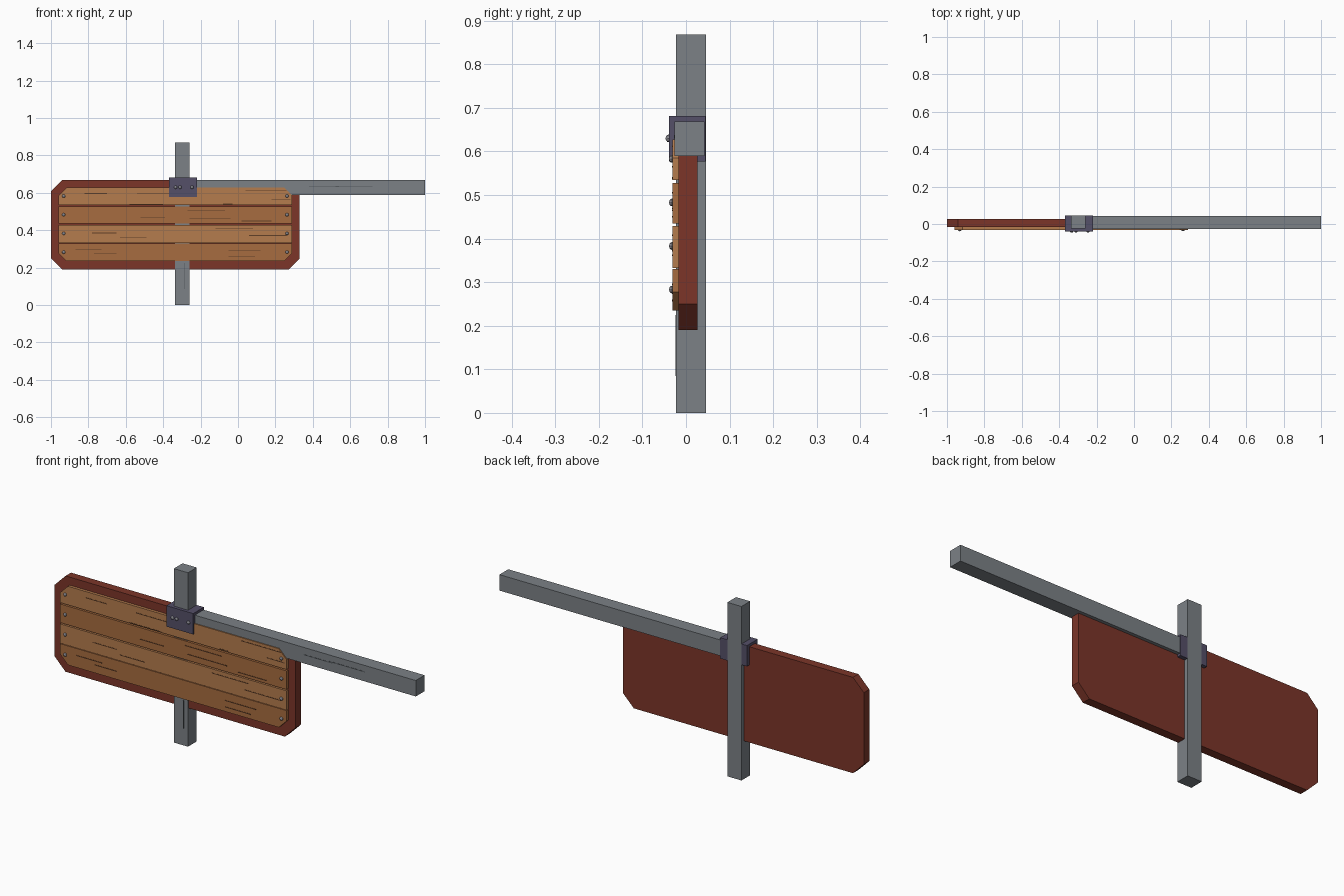
import bpy, bmesh, math
from mathutils import Matrix, Vector

if "Cube" in bpy.data.objects:
    bpy.data.objects.remove(bpy.data.objects["Cube"])


def material(name, color):
    m = bpy.data.materials.new(name)
    m.diffuse_color = (*color, 1)
    m.use_nodes = True
    m.node_tree.nodes["Principled BSDF"].inputs["Base Color"].default_value = m.diffuse_color
    return m


GREY = material("weathered_grey", (0.20, 0.22, 0.24))
RED = material("dark_red", (0.20, 0.036, 0.022))
OAK = material("light_wood", (0.46, 0.20, 0.075))
OAK_DARK = material("mid_wood", (0.39, 0.15, 0.05))
IRON = material("iron", (0.09, 0.08, 0.14))
STEEL = material("steel", (0.25, 0.25, 0.28))
GRAIN = material("grain", (0.12, 0.05, 0.02))
GRAIN_GREY = material("grain_grey", (0.09, 0.10, 0.11))


def finish(bm, name, mat):
    bmesh.ops.recalc_face_normals(bm, faces=bm.faces)
    me = bpy.data.meshes.new(name)
    bm.to_mesh(me)
    bm.free()
    me.materials.append(mat)
    ob = bpy.data.objects.new(name, me)
    bpy.context.collection.objects.link(ob)
    return ob


def slab(name, outline, y0, y1, mat):
    """Extrude an x/z outline from y0 to y1."""
    bm = bmesh.new()
    face = bm.faces.new([bm.verts.new((x, y0, z)) for x, z in outline])
    ext = bmesh.ops.extrude_face_region(bm, geom=[face])
    moved = [v for v in ext["geom"] if isinstance(v, bmesh.types.BMVert)]
    bmesh.ops.translate(bm, verts=moved, vec=(0, y1 - y0, 0))
    return finish(bm, name, mat)


def outline(x0, x1, z0, z1, low=0, high=0):
    """Rectangle with optional chamfers on the lower and upper corners."""
    pts = [(x0 + low, z0), (x1 - low, z0)]
    if low:
        pts.append((x1, z0 + low))
    pts.append((x1, z1 - high))
    if high:
        pts += [(x1 - high, z1), (x0 + high, z1)]
    else:
        pts.append((x0, z1))
    if high:
        pts.append((x0, z1 - high))
    if low:
        pts.append((x0, z0 + low))
    return pts


def rivet(name, x, y, z, r, depth):
    """Low-poly domed head facing the front."""
    bm = bmesh.new()
    bmesh.ops.create_uvsphere(bm, u_segments=8, v_segments=6, radius=r)
    bmesh.ops.scale(bm, vec=(1, 1, depth / r), verts=bm.verts)
    bmesh.ops.transform(bm, matrix=Matrix.Translation(Vector((x, y, z))) @
                        Matrix.Rotation(math.pi / 2, 4, 'X'), verts=bm.verts)
    finish(bm, name, STEEL)


# Post and side arm
slab("post", outline(-0.338, -0.26, 0, 0.868), -0.023, 0.0455, GREY)
slab("arm", outline(-0.24, 1.0, 0.589, 0.6685), -0.0265, 0.043, GREY)

# Backing board with clipped corners
slab("backing_board", outline(-1.0, 0.33, 0.19, 0.668, 0.06, 0.06), -0.017, 0.026, RED)

# Four front planks, the outer two clipped at the panel corners
for i, (z0, z1) in enumerate([(0.235, 0.33), (0.333, 0.429), (0.435, 0.528), (0.535, 0.628)]):
    slab(f"plank_{i + 1}",
         outline(-0.96, 0.29, z0, z1, 0.043 if i == 0 else 0, 0.043 if i == 3 else 0),
         -0.031 if i % 2 == 0 else -0.0315, -0.015, OAK_DARK if i % 2 == 0 else OAK)
    for side, x in (("left", -0.932), ("right", 0.262)):
        rivet(f"plank_screw_{i + 1}_{side}", x, -0.032, 0.283 + 0.1 * i, 0.009, 0.007)

# Iron bracket around the joint
slab("bracket", outline(-0.368, -0.22, 0.577, 0.681), -0.039, 0.045, IRON)
for i, x in enumerate((-0.334, -0.31, -0.246)):
    rivet(f"bracket_bolt_{i + 1}", x, -0.039, 0.63, 0.009, 0.008)

# Wood grain streaks: start x, length, z
streaks = [(-0.54, 0.18, 0.596), (0.04, 0.22, 0.612), (0.18, 0.10, 0.565), (-0.82, 0.12, 0.597),
           (-0.58, 0.18, 0.538), (-0.52, 0.13, 0.470), (-0.27, 0.20, 0.505), (-0.26, 0.22, 0.465),
           (-0.08, 0.05, 0.54), (0.02, 0.16, 0.45), (-0.78, 0.13, 0.385), (-0.63, 0.14, 0.362),
           (-0.12, 0.20, 0.408), (0.06, 0.20, 0.372), (-0.87, 0.14, 0.295), (-0.77, 0.12, 0.275),
           (-0.05, 0.17, 0.29), (-0.05, 0.14, 0.258)]
for i, (x, length, z) in enumerate(streaks):
    slab(f"grain_{i + 1}", outline(x, x + length, z - 0.0018, z + 0.0018), -0.0325, -0.03, GRAIN)
for i, (x, length, z) in enumerate([(0.38, 0.16, 0.632), (0.52, 0.20, 0.636)]):
    slab(f"arm_grain_{i + 1}", outline(x, x + length, z - 0.002, z + 0.002),
         -0.0275, -0.025, GRAIN_GREY)
slab("post_grain", outline(-0.287, -0.283, 0.085, 0.225), -0.0245, -0.022, GRAIN_GREY)
